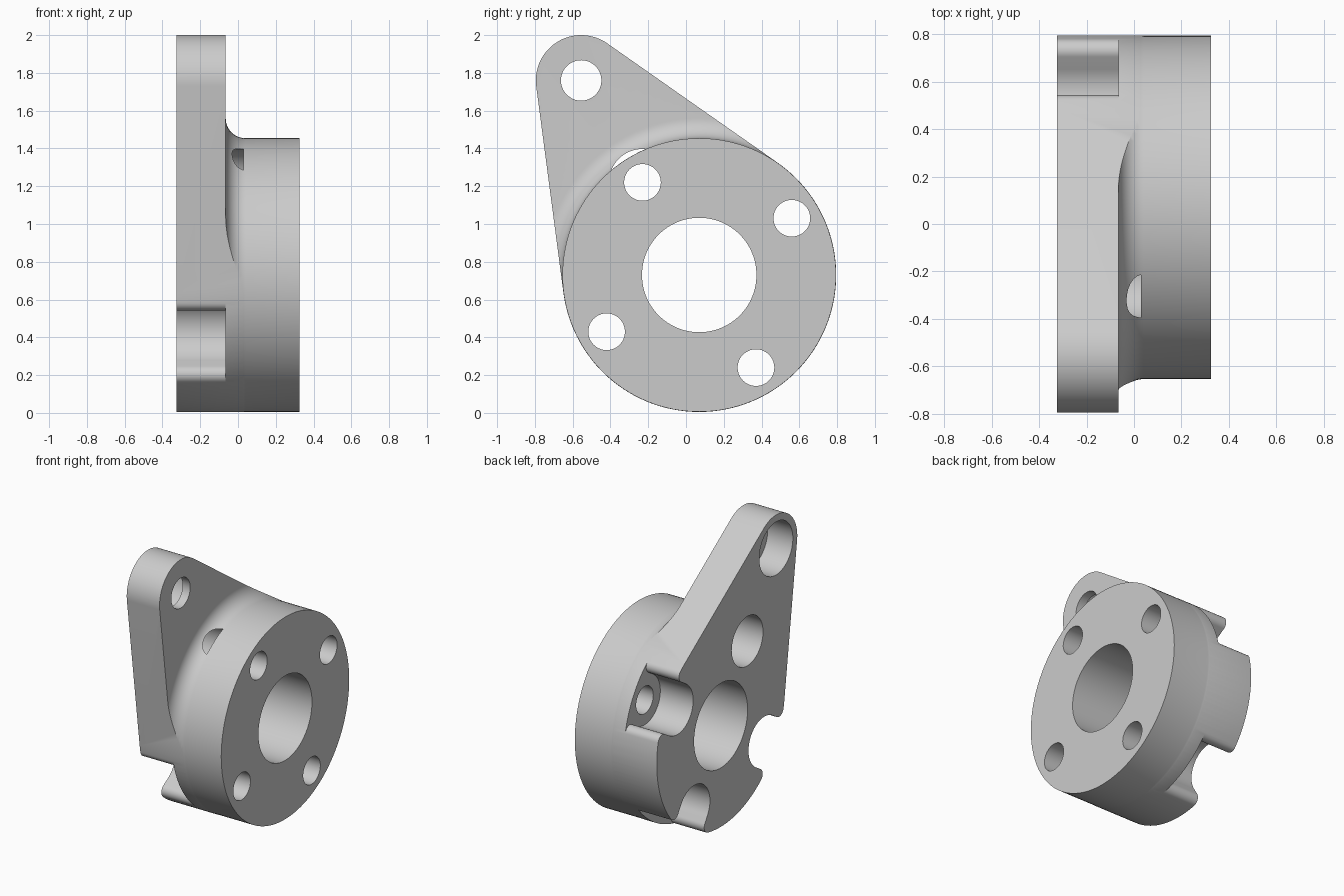
import bpy, bmesh, math
from mathutils import Vector

old = bpy.data.objects.get("Cube")
if old:
    bpy.data.objects.remove(old, do_unlink=True)

grey = bpy.data.materials.new("light grey metal")
grey.use_nodes = True
colour = (0.6, 0.6, 0.6, 1)
grey.diffuse_color = colour
grey.node_tree.nodes["Principled BSDF"].inputs["Base Color"].default_value = colour

BACK, FRONT, STEP = -0.325, 0.325, -0.065
CENTRE, RADIUS = Vector((0.07, 0.73)), 0.725
TIP, TIP_RADIUS = Vector((-0.555, 1.76)), 0.24
BOLT_CIRCLE, POCKET = 0.575, 0.177
BOLT_ANGLES = [math.radians(31.5 + 90 * i) for i in range(4)]


def polar(r, a):
    return Vector((math.cos(a), math.sin(a))) * r


def arc(centre, r, start, end, n):
    return [centre + polar(r, start + (end - start) * i / n) for i in range(n + 1)]


def finish(name, bm):
    bmesh.ops.recalc_face_normals(bm, faces=bm.faces[:])
    mesh = bpy.data.meshes.new(name)
    bm.to_mesh(mesh)
    bm.free()
    mesh.materials.append(grey)
    obj = bpy.data.objects.new(name, mesh)
    bpy.context.collection.objects.link(obj)
    return obj


def prism(name, outline, x0, x1):
    """Extrude a (y, z) outline along x."""
    bm = bmesh.new()
    face = bm.faces.new([bm.verts.new((x0, p.x, p.y)) for p in outline])
    new = bmesh.ops.extrude_face_region(bm, geom=[face])["geom"]
    bmesh.ops.translate(bm, vec=(x1 - x0, 0, 0),
                        verts=[v for v in new if isinstance(v, bmesh.types.BMVert)])
    return finish(name, bm)


def cylinder(name, centre, r, x0, x1, n=64):
    return prism(name, arc(centre, r, 0, math.tau, n)[:-1], x0, x1)


def boolean(target, tool, operation="DIFFERENCE"):
    mod = target.modifiers.new("cut", "BOOLEAN")
    mod.object, mod.operation, mod.solver = tool, operation, "EXACT"
    bpy.context.view_layer.objects.active = target
    bpy.ops.object.modifier_apply(modifier=mod.name)
    bpy.data.objects.remove(tool, do_unlink=True)


# Outline: large disc joined to the small tip by tangent lines
axis = TIP - CENTRE
heading = math.atan2(axis.y, axis.x)
spread = math.acos((RADIUS - TIP_RADIUS) / axis.length)
outline = arc(CENTRE, RADIUS, heading + spread, heading - spread + math.tau, 120)
outline += arc(TIP, TIP_RADIUS, heading - spread, heading + spread, 40)
flange = prism("mounting_flange", outline, BACK, FRONT)

# Turned envelope: wide plate, concave fillet, then the round boss
fillet = 0.105
hub = RADIUS - 0.001
profile = [Vector((BACK - 0.1, 0)), Vector((BACK - 0.1, 1.7)), Vector((STEP, 1.7))]
profile += arc(Vector((STEP + fillet, hub + fillet)), fillet, math.pi, 1.5 * math.pi, 12)
profile += [Vector((FRONT + 0.1, hub)), Vector((FRONT + 0.1, 0))]
bm = bmesh.new()
ring = [bm.verts.new((p.x, CENTRE.x, CENTRE.y + p.y)) for p in profile]
edges = [bm.edges.new(pair) for pair in zip(ring, ring[1:])]
bmesh.ops.spin(bm, geom=ring + edges, cent=(0, CENTRE.x, CENTRE.y), axis=(1, 0, 0),
               angle=math.tau, steps=128)
bmesh.ops.remove_doubles(bm, verts=bm.verts[:], dist=1e-5)
boolean(flange, finish("envelope", bm), "INTERSECT")

# Centre bore and stepped tip hole
boolean(flange, cylinder("bore", CENTRE, 0.303, -1, 1, 96))
boolean(flange, cylinder("tip_hole", TIP, 0.107, -1, 1))
boolean(flange, cylinder("tip_counterbore", TIP, 0.19, -1, -0.125))


def slot_outline(angle):
    """U-shaped pocket opening through the rim with rounded lips."""
    lip = 0.05
    v = POCKET + lip
    u = math.sqrt((RADIUS - lip) ** 2 - v ** 2)
    side = arc(Vector((u, v)), lip, math.atan2(v, u), -math.pi / 2, 10)
    half = [polar(1.0, math.atan2(v, u))] + side
    half += arc(Vector((BOLT_CIRCLE, 0)), POCKET, math.pi / 2, math.pi, 20)
    pts = half + [Vector((p.x, -p.y)) for p in reversed(half[:-1])]
    c, s = math.cos(angle), math.sin(angle)
    return [CENTRE + Vector((p.x * c - p.y * s, p.x * s + p.y * c)) for p in pts]


# Four bolt holes: one deep round counterbore under the arm, three open slots
for i, angle in enumerate(BOLT_ANGLES):
    bolt = CENTRE + polar(BOLT_CIRCLE, angle)
    boolean(flange, cylinder("bolt_hole", bolt, 0.097, -1, 1))
    if i == 1:
        boolean(flange, cylinder("counterbore", bolt, POCKET, -1, 0.03))
    else:
        boolean(flange, prism("slot", slot_outline(angle), -1, STEP))

# Smooth curved walls, crisp edges
bpy.ops.object.select_all(action="DESELECT")
flange.select_set(True)
bpy.context.view_layer.objects.active = flange
bpy.ops.object.shade_smooth_by_angle(angle=math.radians(30))
